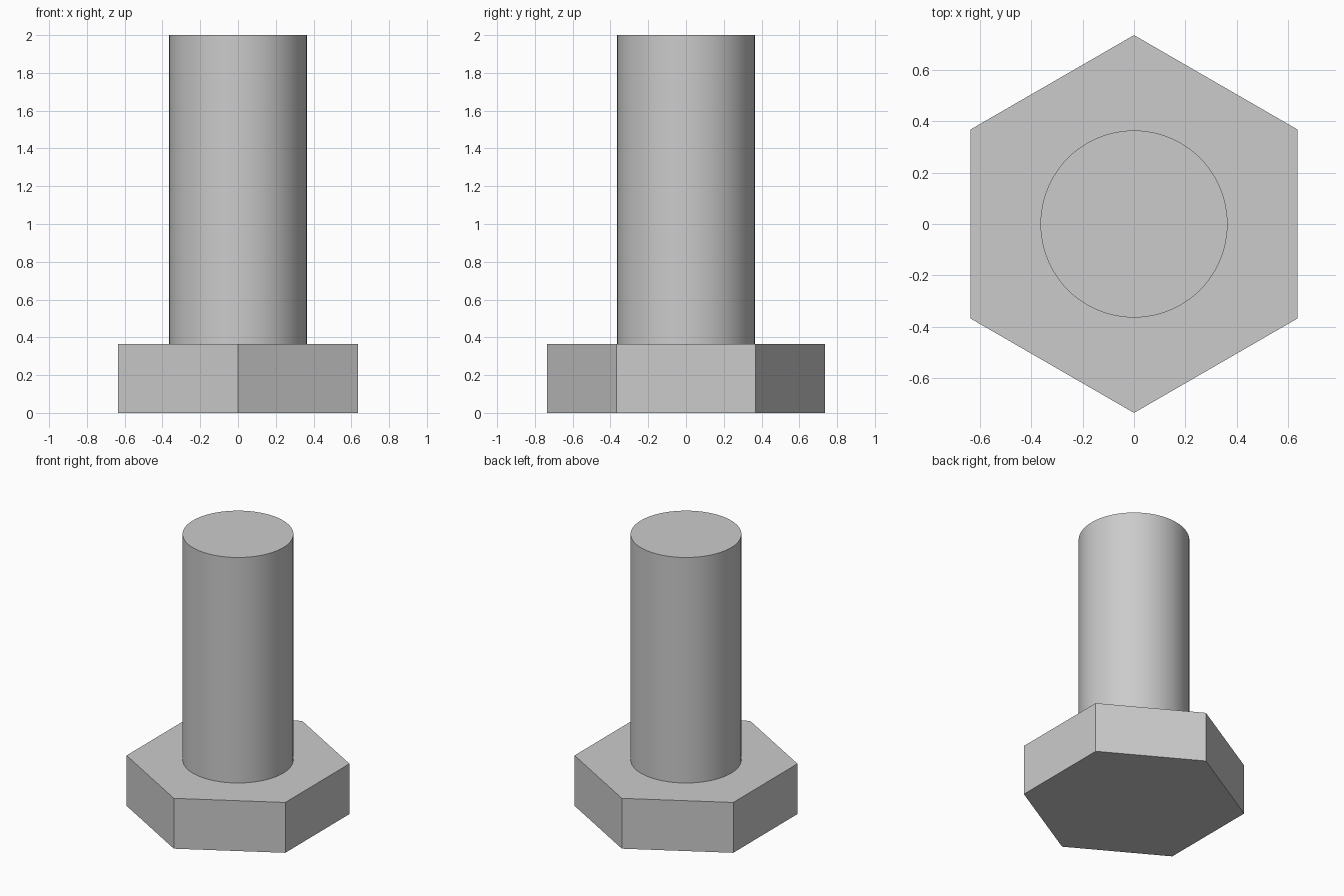
import bpy
import math

if "Cube" in bpy.data.objects:
    bpy.data.objects.remove(bpy.data.objects["Cube"], do_unlink=True)

HEAD_RADIUS = 0.735
HEAD_HEIGHT = 0.365
SHAFT_RADIUS = 0.364
TOP = 2.0

# Plain grey metal
steel = bpy.data.materials.new("grey steel")
steel.use_nodes = True
grey = (0.6, 0.6, 0.6, 1.0)
steel.diffuse_color = grey
for node in steel.node_tree.nodes:
    if node.type == "BSDF_PRINCIPLED":
        node.inputs["Base Color"].default_value = grey


def prism(name, sides, radius, bottom, top):
    """Upright prism with its first corner on the y axis."""
    bpy.ops.mesh.primitive_cylinder_add(
        vertices=sides, radius=radius, depth=top - bottom,
        location=(0, 0, (bottom + top) / 2))
    obj = bpy.context.object
    obj.name = name
    obj.data.materials.append(steel)
    return obj


# Six-sided head, flat shaded
prism("hex_head", 6, HEAD_RADIUS, 0, HEAD_HEIGHT)

# Round shaft, set slightly into the head
prism("shaft", 96, SHAFT_RADIUS, HEAD_HEIGHT - 0.02, TOP)
bpy.ops.object.shade_smooth_by_angle(angle=math.radians(30))
